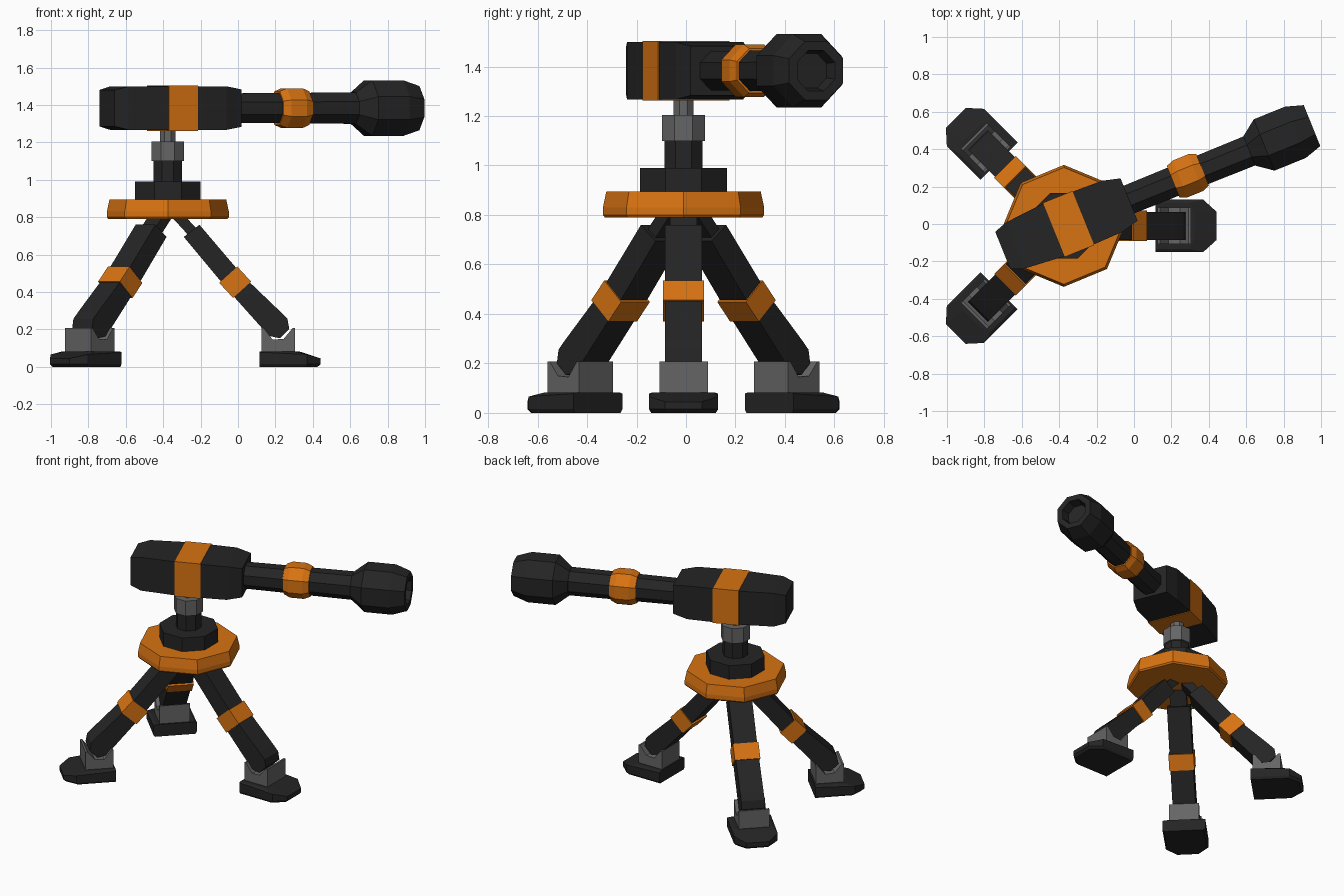
import bpy, bmesh, math
from math import sin, cos, pi, radians

if "Cube" in bpy.data.objects:
    bpy.data.objects.remove(bpy.data.objects["Cube"])

CENTRE = (-0.375, -0.01, 0.0)
AIM = radians(22)          # heading of the gun
GUN_Z = 1.383


def material(name, rgb):
    m = bpy.data.materials.new(name)
    m.diffuse_color = (*rgb, 1)
    m.use_nodes = True
    m.node_tree.nodes["Principled BSDF"].inputs["Base Color"].default_value = m.diffuse_color
    return m


DARK = material("charcoal", (0.018, 0.018, 0.018))
ORANGE = material("orange", (0.68, 0.17, 0.006))
GREY = material("mid grey", (0.13, 0.13, 0.13))


def loft(name, rings, mat, heading=0.0):
    """Skin a list of equal-length rings, capped at both ends."""
    bm = bmesh.new()
    vs = [[bm.verts.new(p) for p in r] for r in rings]
    n = len(vs[0])
    for a, b in zip(vs, vs[1:]):
        for i in range(n):
            j = (i + 1) % n
            bm.faces.new((a[i], a[j], b[j], b[i]))
    bm.faces.new(vs[0][::-1])
    bm.faces.new(vs[-1])
    bmesh.ops.recalc_face_normals(bm, faces=bm.faces)
    me = bpy.data.meshes.new(name)
    bm.to_mesh(me)
    bm.free()
    me.materials.append(mat)
    ob = bpy.data.objects.new(name, me)
    ob.location = CENTRE
    ob.rotation_euler.z = heading
    bpy.context.collection.objects.link(ob)
    return ob


def column(name, profile, mat, flat=True):
    """Upright octagon; profile of (apothem or radius, z)."""
    k, off = (1 / cos(pi / 8), pi / 8) if flat else (1, 0)
    loft(name, [[(r * k * cos(off + i * pi / 4), r * k * sin(off + i * pi / 4), z)
                 for i in range(8)] for r, z in profile], mat)


def barrel(name, profile, mat):
    """Octagon along the gun axis; profile of (distance, apothem)."""
    k = 1 / cos(pi / 8)
    loft(name, [[(s, r * k * cos(pi / 8 + i * pi / 4), GUN_Z + r * k * sin(pi / 8 + i * pi / 4))
                 for i in range(8)] for s, r in profile], mat, AIM)


def box_along(name, stations, mat):
    """Rectangular sections along the gun axis; (distance, half width, half height)."""
    loft(name, [[(s, -w, GUN_Z - h), (s, w, GUN_Z - h), (s, w, GUN_Z + h), (s, -w, GUN_Z + h)]
                for s, w, h in stations], mat, AIM)


def strut(name, stations, mat, heading):
    """Rectangular sections down a leg; (radius, z, slope degrees, half thickness, half width)."""
    rings = []
    for r, z, slope, t, w in stations:
        nx, nz = sin(radians(slope)) * t, cos(radians(slope)) * t
        rings.append([(r - nx, -w, z - nz), (r - nx, w, z - nz),
                      (r + nx, w, z + nz), (r + nx, -w, z + nz)])
    loft(name, rings, mat, heading)


# Pedestal
column("turntable", [(0.318, 0.79), (0.326, 0.80), (0.326, 0.83), (0.312, 0.895)], ORANGE, flat=False)
column("collar", [(0.175, 0.89), (0.175, 0.99)], DARK)
column("post", [(0.076, 0.98), (0.076, 1.11)], DARK)
column("swivel", [(0.087, 1.10), (0.087, 1.205)], GREY)
column("swivel_pin", [(0.041, 1.20), (0.041, 1.28)], GREY)

# Gun body with a band around it
box_along("gun_body", [(-0.352, 0.108, 0.097), (-0.28, 0.133, 0.116), (-0.057, 0.152, 0.117),
                       (0.112, 0.152, 0.117), (0.28, 0.147, 0.116), (0.376, 0.122, 0.1)], DARK)
box_along("gun_band", [(-0.057, 0.156, 0.121), (0.112, 0.156, 0.121)], ORANGE)

# Barrel, ring and hollow muzzle
barrel("gun_barrel", [(0.36, 0.079), (1.10, 0.084)], DARK)
barrel("barrel_ring", [(0.63, 0.09), (0.67, 0.106), (0.76, 0.106), (0.80, 0.09)], ORANGE)
barrel("muzzle", [(1.07, 0.085), (1.155, 0.148), (1.335, 0.148), (1.431, 0.118),
                  (1.431, 0.082), (1.37, 0.07)], DARK)

# Three legs, one ahead and two angled behind
for label, deg in (("right", 0), ("back_left", 135), ("front_left", -135)):
    a = radians(deg)
    strut(f"leg_stub_{label}", [(0.05, 0.81, 50, 0.028, 0.055), (0.16, 0.69, 50, 0.028, 0.055)], DARK, a)
    strut(f"leg_{label}", [(0.127, 0.727, 52, 0.053, 0.075), (0.36, 0.45, 48, 0.055, 0.075),
                           (0.555, 0.248, 46, 0.066, 0.075), (0.592, 0.21, 46, 0.066, 0.075),
                           (0.624, 0.177, 46, 0.035, 0.075)], DARK, a)
    strut(f"leg_band_{label}", [(0.323, 0.492, 48, 0.065, 0.082), (0.397, 0.412, 48, 0.065, 0.082)],
          ORANGE, a)

    # Notched ankle bracket
    side = [(0.50, 0.07), (0.68, 0.07), (0.68, 0.207), (0.667, 0.207),
            (0.62, 0.15), (0.56, 0.145), (0.513, 0.207), (0.50, 0.207)]
    loft(f"ankle_{label}", [[(r, y, z) for r, z in side] for y in (-0.098, 0.098)], GREY, a)

    # Foot with a tapered, sloping toe
    plan = [(0.49, -0.14), (0.745, -0.14), (0.817, -0.075),
            (0.817, 0.075), (0.745, 0.14), (0.49, 0.14)]
    base = [(0.49 + (r - 0.49) * 0.95, y * 0.93, 0.0) for r, y in plan]
    low = [(r, y, 0.015) for r, y in plan]
    high = [(r, y, 0.078 if r < 0.6 else 0.066 if r < 0.8 else 0.045) for r, y in plan]
    top = [(min(r, 0.70 if abs(y) < 0.1 else 0.67), y * 0.88, 0.083) for r, y in plan]
    loft(f"foot_{label}", [base, low, high, top], DARK, a)
